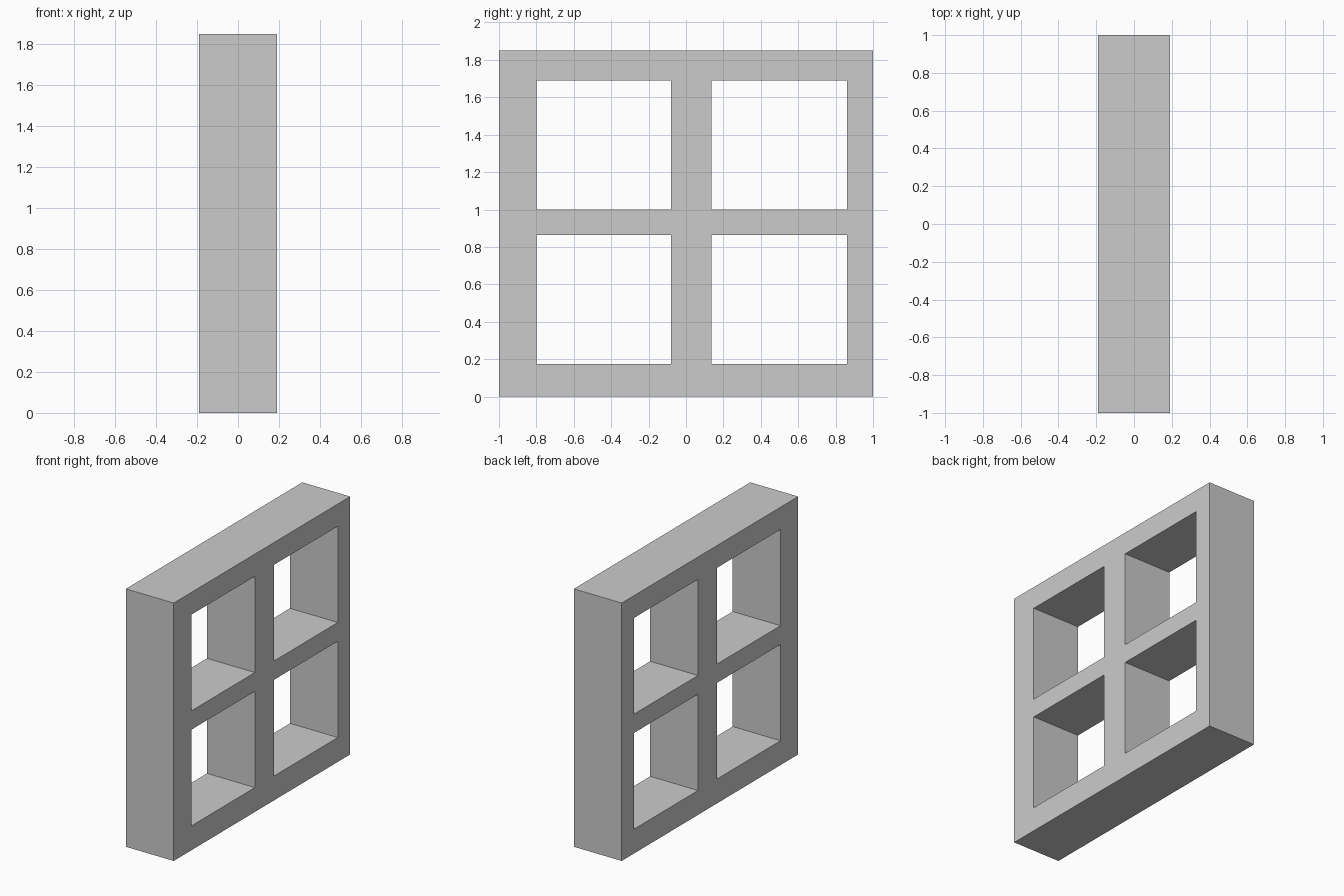
import bpy, bmesh

if "Cube" in bpy.data.objects:
    bpy.data.objects.remove(bpy.data.objects["Cube"])

HALF_DEPTH = 0.19
# Cell boundaries: odd-numbered cells in both directions are the openings
YS = [-1.0, -0.80, -0.08, 0.135, 0.86, 1.0]
ZS = [0.0, 0.175, 0.865, 1.0, 1.69, 1.85]

grey = bpy.data.materials.new("light grey")
grey.diffuse_color = (0.6, 0.6, 0.6, 1)
grey.use_nodes = True
grey.node_tree.nodes["Principled BSDF"].inputs["Base Color"].default_value = grey.diffuse_color

# Flat lattice of solid cells
bm = bmesh.new()
grid = [[bm.verts.new((-HALF_DEPTH, y, z)) for z in ZS] for y in YS]
for i in range(5):
    for j in range(5):
        if i % 2 and j % 2:
            continue
        bm.faces.new((grid[i][j], grid[i + 1][j], grid[i + 1][j + 1], grid[i][j + 1]))

# Thicken into a frame with four through openings
ext = bmesh.ops.extrude_face_region(bm, geom=bm.faces[:], use_keep_orig=True)
moved = [g for g in ext["geom"] if isinstance(g, bmesh.types.BMVert)]
bmesh.ops.translate(bm, verts=moved, vec=(2 * HALF_DEPTH, 0, 0))
bmesh.ops.recalc_face_normals(bm, faces=bm.faces[:])

mesh = bpy.data.meshes.new("window_frame")
bm.to_mesh(mesh)
bm.free()
mesh.materials.append(grey)
bpy.context.collection.objects.link(bpy.data.objects.new("window_frame", mesh))
